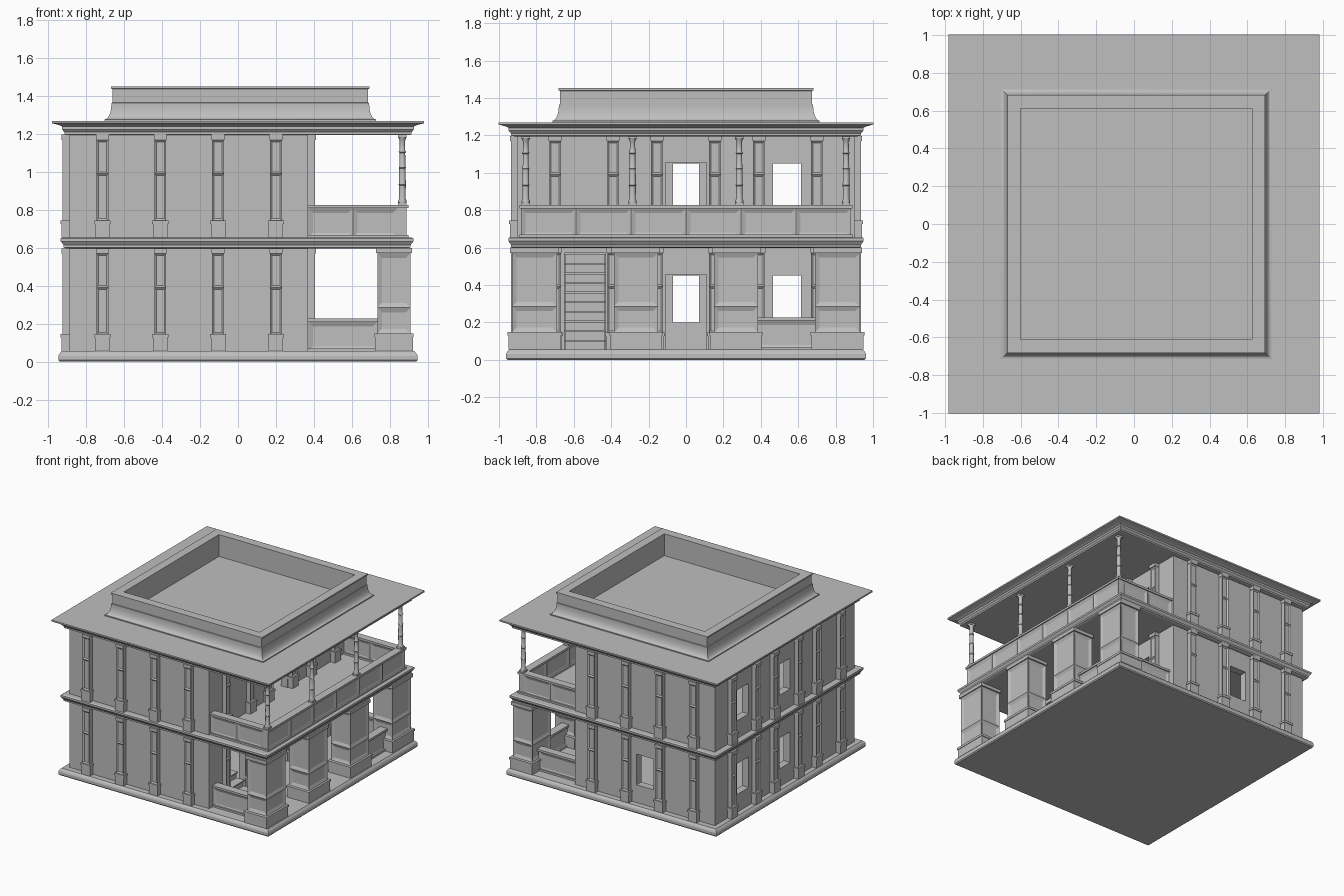
import bpy, bmesh, math
from mathutils import Matrix, Vector

if "Cube" in bpy.data.objects:
    bpy.data.objects.remove(bpy.data.objects["Cube"])

stone = bpy.data.materials.new("grey_stone")
stone.use_nodes = True
GREY = (0.52, 0.52, 0.52, 1)
stone.diffuse_color = GREY
stone.node_tree.nodes["Principled BSDF"].inputs["Base Color"].default_value = GREY


def make(name, bm, smooth=False):
    bmesh.ops.recalc_face_normals(bm, faces=bm.faces)
    me = bpy.data.meshes.new(name)
    bm.to_mesh(me)
    bm.free()
    me.materials.append(stone)
    ob = bpy.data.objects.new(name, me)
    bpy.context.collection.objects.link(ob)
    if smooth:
        bpy.ops.object.select_all(action='DESELECT')
        ob.select_set(True)
        bpy.context.view_layer.objects.active = ob
        bpy.ops.object.shade_smooth_by_angle(angle=math.radians(35))
    return ob


def box(bm, x0, x1, y0, y1, z0, z1, panels="", margin=0.02, depth=0.01, mat=None):
    """Box; sides facing an axis named in panels get a recessed panel."""
    lo, hi = Vector((x0, y0, z0)), Vector((x1, y1, z1))
    m = Matrix.Translation((lo + hi) / 2) @ Matrix.Diagonal((*(hi - lo), 1))
    verts = bmesh.ops.create_cube(bm, size=1, matrix=m)["verts"]
    if mat:
        bmesh.ops.transform(bm, matrix=mat, verts=verts)
    if panels:
        bm.normal_update()
        faces = {f for v in verts for f in v.link_faces}
        picked = [f for f in faces if any(abs(f.normal["xyz".index(a)]) > 0.9 for a in panels)]
        bmesh.ops.inset_individual(bm, faces=picked, thickness=margin, depth=-depth)


def rect_loft(name, cx, hx, hy, profile, smooth=False):
    """Stack of rectangles: profile holds (outward offset, height)."""
    bm = bmesh.new()
    rings = [[bm.verts.new((cx + sx * (hx + o), sy * (hy + o), z))
              for sx, sy in ((-1, -1), (1, -1), (1, 1), (-1, 1))] for o, z in profile]
    for a, b in zip(rings, rings[1:]):
        for i in range(4):
            j = (i + 1) % 4
            bm.faces.new((a[i], a[j], b[j], b[i]))
    bm.faces.new(rings[0])
    bm.faces.new(rings[-1])
    return make(name, bm, smooth)


def cut(ob, cutter):
    mod = ob.modifiers.new("cut", 'BOOLEAN')
    mod.operation, mod.solver, mod.object = 'DIFFERENCE', 'EXACT', cutter
    dg = bpy.context.evaluated_depsgraph_get()
    ob.data = bpy.data.meshes.new_from_object(ob.evaluated_get(dg))
    ob.modifiers.clear()
    bpy.data.objects.remove(cutter)


# Main levels
WEST, EAST, SIDE, THICK = -0.89, 0.37, 0.90, 0.06
BASE, STOREY = 0.055, 0.60

# Plinth and cornices
rect_loft("plinth", 0, 0.93, 0.945,
          [(0.01, 0), (0.017, 0.008), (0.017, 0.03), (0.012, 0.042), (0, BASE)])
rect_loft("middle_cornice", -0.005, 0.89, 0.91,
          [(0.01, 0.597), (0.025, 0.603), (0.025, 0.615), (0.04, 0.635), (0.04, 0.65), (0.03, 0.655)])
rect_loft("roof_cornice", 0, 0.89, 0.91,
          [(0.01, 1.195), (0.025, 1.198), (0.025, 1.21), (0.038, 1.225), (0.038, 1.24),
           (0.055, 1.248), (0.092, 1.258), (0.092, 1.27)])

# Roof parapet with a concave foot and a sunken middle
cove = [(0.035 * (1 - math.sin(t)), 1.278 + 0.08 * (1 - math.cos(t)))
        for t in (i * math.pi / 16 for i in range(9))]
rect_loft("roof_parapet", 0.012, 0.68, 0.68,
          [(0.035, 1.265)] + cove + [(0, 1.364), (-0.006, 1.366), (-0.006, 1.437), (0.002, 1.441),
           (0.002, 1.452), (-0.068, 1.452), (-0.068, 1.274)], True)

# Hollow walls of each storey; openings are (y centre, half width, bottom, top)
WINDOW, DOOR = (0.2, 0.45), (-0.01, 0.455)
for name, floor, top in (("ground", 0, STOREY), ("upper", STOREY, 1.2)):
    bm = bmesh.new()
    base = floor + BASE - 0.005
    box(bm, WEST, EAST, -SIDE, SIDE, base, top)
    wall = make(name + "_walls", bm)
    bm = bmesh.new()
    box(bm, WEST + THICK, EAST - THICK, -SIDE + THICK, SIDE - THICK, base - 0.1, top + 0.1)
    cut(wall, make("void", bm))
    bm = bmesh.new()
    for y, half in ((0, 0.07), (0.54, 0.075)):
        box(bm, WEST - 0.1, WEST + 0.1, y - half, y + half, floor + 0.2, floor + 0.45)
    box(bm, EAST - 0.1, EAST + 0.1, -0.11, 0.11, floor - 0.01, floor + 0.455)
    box(bm, EAST - 0.1, EAST + 0.1, 0.465, 0.615, floor + 0.2, floor + 0.45)
    if floor == 0:
        box(bm, EAST - 0.1, EAST + 0.1, -0.65, -0.43, -0.01, 0.57)
        box(bm, -0.335, -0.185, SIDE - 0.1, SIDE + 0.1, 0.2, 0.45)
    cut(wall, make("openings", bm))


# Pilasters, built facing -y then turned onto each wall
def pilaster(bm, mat, z0, z1):
    mid = z0 + 0.62 * (z1 - z0)
    box(bm, -0.038, 0.038, -0.042, 0.01, z0, z0 + 0.072, mat=mat)
    box(bm, -0.043, 0.043, -0.047, 0.01, z0 + 0.072, z0 + 0.09, mat=mat)
    for a, b in ((z0 + 0.09, mid), (mid, z1 - 0.028)):
        facing = "y" if abs(mat[0][0]) > 0.5 else "x"
        box(bm, -0.031, 0.031, -0.036, 0.01, a, b, facing, 0.014, 0.008, mat)
    box(bm, -0.034, 0.034, -0.041, 0.01, z1 - 0.028, z1, mat=mat)


long_side = [s * y for s in (-1, 1) for y in (0.155, 0.39, 0.70)]
short_side = [-0.715 + 0.305 * i for i in range(4)]
sides = [("front", 0, [(x, -SIDE) for x in short_side]), ("back", 180, [(x, SIDE) for x in short_side]),
         ("left", 90, [(EAST, y) for y in long_side]), ("right", -90, [(WEST, y) for y in long_side])]
for name, angle, spots in sides:
    bm = bmesh.new()
    for x, y in spots:
        turn = Matrix.Translation((x, y, 0)) @ Matrix.Rotation(math.radians(angle), 4, 'Z')
        pilaster(bm, turn, BASE, 0.598)
        pilaster(bm, turn, 0.655, 1.197)
    make(name + "_pilasters", bm)

# Porch piers
for i, (y0, y1) in enumerate(((-0.93, -0.69), (-0.385, -0.15), (0.15, 0.385), (0.69, 0.93))):
    bm = bmesh.new()
    x0, x1 = 0.735, 0.91
    box(bm, x0 - 0.012, x1 + 0.012, y0 - 0.018, y1 + 0.018, BASE, 0.13)
    box(bm, x0 - 0.016, x1 + 0.016, y0 - 0.024, y1 + 0.024, 0.13, 0.148)
    box(bm, x0, x1, y0, y1, 0.148, 0.285, "xy", 0.035, 0.01)
    box(bm, x0, x1, y0, y1, 0.285, 0.572, "xy", 0.035, 0.01)
    box(bm, x0 - 0.008, x1 + 0.008, y0 - 0.012, y1 + 0.012, 0.572, 0.6)
    make("porch_pier_%d" % (i + 1), bm)


# Panelled balustrades
def balustrade(name, x0, x1, y0, y1, z, count):
    bm = bmesh.new()
    along_x = x1 - x0 > y1 - y0
    for i in range(count):
        a, b = i / count, (i + 1) / count
        if along_x:
            box(bm, x0 + (x1 - x0) * a, x0 + (x1 - x0) * b, y0, y1, z, z + 0.155, "y", 0.035)
        else:
            box(bm, x0, x1, y0 + (y1 - y0) * a, y0 + (y1 - y0) * b, z, z + 0.155, "x", 0.035)
    e = 0.008
    box(bm, x0 - e, x1 + e, y0 - e, y1 + e, z + 0.155, z + 0.172)
    box(bm, x0 - e, x1 + e, y0 - e, y1 + e, z, z + 0.014)
    make(name, bm)


for name, s in (("front", -1), ("back", 1)):
    ground, upper = sorted((s * 0.80, s * 0.85)), sorted((s * 0.835, s * 0.882))
    balustrade(name + "_ground_balustrade", EAST, 0.735, *ground, BASE, 1)
    balustrade(name + "_upper_balustrade", EAST, 0.843, *upper, 0.655, 2)
balustrade("side_ground_balustrade", 0.80, 0.85, 0.36, 0.72, BASE, 1)
balustrade("side_upper_balustrade", 0.843, 0.89, -0.882, 0.882, 0.655, 6)

# Slender turned columns
outline = [(0.022, 0.84), (0.022, 0.85), (0.017, 0.86), (0.018, 0.93), (0.021, 0.934), (0.018, 0.94),
           (0.017, 1.02), (0.02, 1.024), (0.016, 1.03), (0.015, 1.10), (0.02, 1.106), (0.015, 1.114),
           (0.014, 1.165), (0.022, 1.182)]
for i in range(4):
    bm = bmesh.new()
    y, n = -0.857 + 0.571 * i, 12
    rings = [[bm.verts.new((0.867 + r * math.cos(k * math.tau / n), y + r * math.sin(k * math.tau / n), z))
              for k in range(n)] for r, z in outline]
    for a, b in zip(rings, rings[1:]):
        for k in range(n):
            bm.faces.new((a[k], a[k - 1], b[k - 1], b[k]))
    for z0, z1 in ((0.826, 0.84), (1.182, 1.198)):
        box(bm, 0.845, 0.889, y - 0.022, y + 0.022, z0, z1)
    make("porch_column_%d" % (i + 1), bm, True)

# Inner staircase with overhanging treads
bm = bmesh.new()
for i in range(10):
    x, top = 0.35 - 0.06 * i, BASE + 0.0515 * (i + 1)
    box(bm, x - 0.06, x, -0.645, -0.435, BASE, top - 0.01)
    box(bm, x - 0.06, x + 0.01, -0.65, -0.43, top - 0.01, top)
make("staircase", bm)
